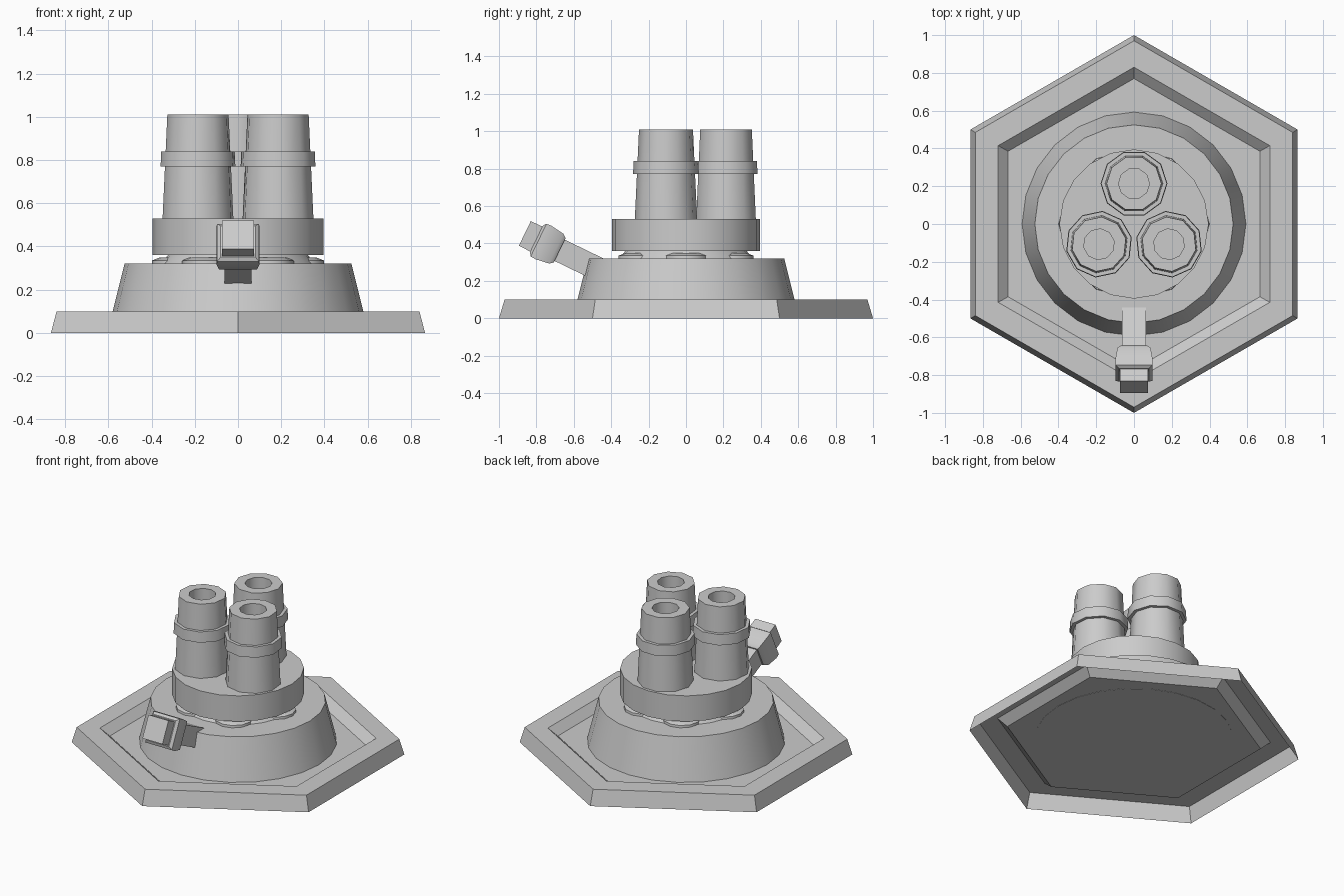
import bpy, bmesh, math
from mathutils import Vector, Matrix

if "Cube" in bpy.data.objects:
    bpy.data.objects.remove(bpy.data.objects["Cube"])

grey = bpy.data.materials.new("grey")
grey.diffuse_color = (0.6, 0.6, 0.6, 1)
grey.use_nodes = True
grey.node_tree.nodes["Principled BSDF"].inputs["Base Color"].default_value = grey.diffuse_color


def loft(name, profile, sides, phase=0.0, cap_start=True, cap_end=True,
         matrix=Matrix(), smooth=True, angle=35):
    """Join rings of (radius, height) into a closed part."""
    bm = bmesh.new()
    rings = []
    for r, z in profile:
        rings.append([bm.verts.new((r * math.cos(phase + math.tau * i / sides),
                                    r * math.sin(phase + math.tau * i / sides), z))
                      for i in range(sides)])
    for a, b in zip(rings, rings[1:]):
        for i in range(sides):
            j = (i + 1) % sides
            bm.faces.new((a[i], a[j], b[j], b[i]))
    if cap_start:
        bm.faces.new(rings[0][::-1])
    if cap_end:
        bm.faces.new(rings[-1])
    bm.transform(matrix)
    mesh = bpy.data.meshes.new(name)
    bm.to_mesh(mesh)
    bm.free()
    mesh.materials.append(grey)
    ob = bpy.data.objects.new(name, mesh)
    bpy.context.collection.objects.link(ob)
    if smooth:
        bpy.ops.object.select_all(action='DESELECT')
        ob.select_set(True)
        bpy.context.view_layer.objects.active = ob
        bpy.ops.object.shade_smooth_by_angle(angle=math.radians(angle))
    return ob


# Hollow hexagonal foundation with a sunken floor
loft("hex_base", [(1, 0), (0.97, 0.1), (0.83, 0.1), (0.77, 0.05)], 6,
     math.pi / 2, cap_start=False, smooth=False)

# Tapered drum, neck and turntable
loft("drum", [(0.593, 0.048), (0.525, 0.32)], 24)
loft("neck", [(0.36, 0.315), (0.32, 0.365)], 24)
loft("turntable", [(0.395, 0.36), (0.395, 0.53)], 20)

# Low lugs around the neck
for k in range(6):
    a = math.tau * k / 6
    place = (Matrix.Translation((0.28 * math.cos(a), 0.28 * math.sin(a), 0))
             @ Matrix.Rotation(a, 4, 'Z'))
    loft("neck_lug", [(0.12, 0.315), (0.118, 0.335), (0.08, 0.35)], 12, matrix=place)

# Three bored barrels, each with a collar
for k in range(3):
    a = math.pi / 2 + math.tau * k / 3
    place = (Matrix.Translation((0.214 * math.cos(a), 0.214 * math.sin(a), 0))
             @ Matrix.Rotation(math.tau * k / 3, 4, 'Z'))
    loft("barrel", [(0.168, 0.52), (0.145, 1.01), (0.082, 1.01), (0.082, 0.72)],
         10, matrix=place, angle=40)
    loft("barrel_collar", [(0.15, 0.77), (0.177, 0.77), (0.174, 0.84), (0.15, 0.84)],
         10, cap_start=False, cap_end=False, matrix=place, angle=40)

# Tilted square arm with a bulging head and end block
axis = Vector((0, -0.9, 0.436)).normalized()
side = Vector((1, 0, 0))
up = axis.cross(side)
tilt = Matrix((side, up, axis)).transposed().to_4x4()
tilt = Matrix.Translation((0, -0.545, 0.30)) @ tilt
Q = math.sqrt(2)
loft("arm", [(0.063 * Q, -0.1), (0.063 * Q, 0.2)], 4, math.pi / 4,
     matrix=tilt, smooth=False)
loft("arm_head", [(0.072 * Q, 0.145), (0.088 * Q, 0.165), (0.099 * Q, 0.24),
                  (0.097 * Q, 0.27), (0.08 * Q, 0.283)], 4, math.pi / 4, matrix=tilt)
loft("arm_end_block", [(0.075 * Q, 0.25), (0.073 * Q, 0.352)], 4, math.pi / 4,
     matrix=tilt, smooth=False)
